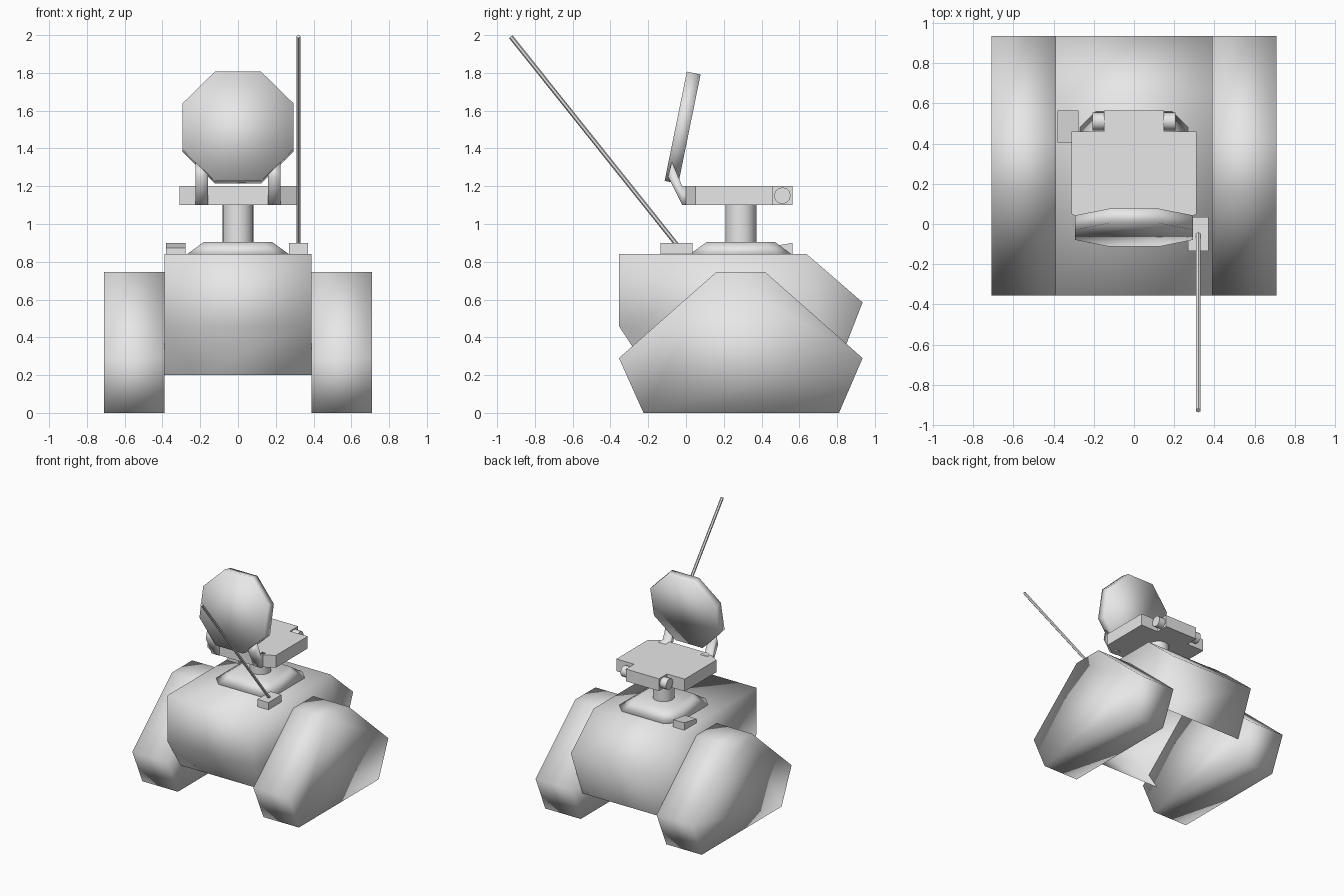
import bpy, bmesh, math
from mathutils import Vector, Matrix

cube = bpy.data.objects.get("Cube")
if cube:
    bpy.data.objects.remove(cube)

grey = bpy.data.materials.new("plain_grey")
grey.use_nodes = True
grey.diffuse_color = (0.8, 0.8, 0.8, 1)
grey.node_tree.nodes["Principled BSDF"].inputs["Base Color"].default_value = (0.8, 0.8, 0.8, 1)


def finish(name, bm, smooth=True, open_bottom=False):
    bmesh.ops.recalc_face_normals(bm, faces=bm.faces)
    if open_bottom:
        low = [f for f in bm.faces if f.normal.z < -0.95]
        bmesh.ops.delete(bm, geom=low, context='FACES')
    for f in bm.faces:
        f.smooth = smooth
    mesh = bpy.data.meshes.new(name)
    bm.to_mesh(mesh)
    bm.free()
    mesh.materials.append(grey)
    obj = bpy.data.objects.new(name, mesh)
    bpy.context.collection.objects.link(obj)
    return obj


def loft(name, lower, upper, **options):
    """Join two matching rings of points and cap both ends."""
    bm = bmesh.new()
    a = [bm.verts.new(p) for p in lower]
    b = [bm.verts.new(p) for p in upper]
    n = len(a)
    bm.faces.new(a)
    bm.faces.new(b)
    for i in range(n):
        j = (i + 1) % n
        bm.faces.new((a[i], a[j], b[j], b[i]))
    return finish(name, bm, **options)


def side_prism(name, profile, x0, x1, **options):
    """Extrude a (y, z) profile across x."""
    return loft(name, [(x0, y, z) for y, z in profile],
                [(x1, y, z) for y, z in profile], **options)


def rod(name, start, end, radius, sides, smooth=True):
    start, end = Vector(start), Vector(end)
    axis = end - start
    bm = bmesh.new()
    place = Matrix.Translation((start + end) / 2) @ axis.to_track_quat('Z', 'Y').to_matrix().to_4x4()
    bmesh.ops.create_cone(bm, cap_ends=True, segments=sides, radius1=radius,
                          radius2=radius, depth=axis.length, matrix=place)
    obj = finish(name, bm, smooth)
    if smooth:
        smooth_by_angle(obj, 50)
    return obj


def smooth_by_angle(obj, degrees):
    bpy.ops.object.select_all(action='DESELECT')
    obj.select_set(True)
    bpy.context.view_layer.objects.active = obj
    bpy.ops.object.shade_smooth_by_angle(angle=math.radians(degrees))


def mirrored(points):
    """Complete a half outline (x > 0, front to back) with its mirror image."""
    return points + [(-x, y) for x, y in reversed(points)]


# Hull, hollow underneath
side_prism("hull", [(-0.355, 0.84), (0.64, 0.84), (0.935, 0.585), (0.785, 0.2),
                    (-0.185, 0.2), (-0.355, 0.46)], -0.39, 0.39, open_bottom=True)

# Tracks
track = [(-0.355, 0.29), (-0.225, 0), (0.81, 0), (0.935, 0.29), (0.42, 0.745), (0.16, 0.745)]
for side, s in (("left", 1), ("right", -1)):
    side_prism(side + "_track", track, s * 0.388, s * 0.71)

# Turret base and neck
def base_ring(half, cut, z):
    inner = half - cut
    outline = mirrored([(inner, -half), (half, -inner), (half, inner), (inner, half)])
    return [(x, y + 0.29, z) for x, y in outline]

loft("turret_base", base_ring(0.27, 0.08, 0.84), base_ring(0.18, 0.05, 0.905))
rod("turret_neck", (0, 0.29, 0.89), (0, 0.29, 1.11), 0.082, 16)

# Head plate with rear tab
plan = mirrored([(0.2, -0.015), (0.31, 0.05), (0.31, 0.46), (0.15, 0.46), (0.15, 0.565)])
loft("head_plate", [(x, y, 1.1) for x, y in plan], [(x, y, 1.2) for x, y in plan], smooth=False)

# Rear lamps and dish arms
arm = [(0.04, 1.1), (-0.02, 1.1), (-0.095, 1.25), (-0.075, 1.33), (-0.02, 1.2), (0.04, 1.2)]
for side, s in (("left", 1), ("right", -1)):
    rod(side + "_rear_lamp", (s * 0.145, 0.51, 1.15), (s * 0.207, 0.51, 1.15), 0.044, 12)
    side_prism(side + "_dish_arm", arm, s * 0.158, s * 0.225)

# Tilted eight-sided dish
tilt = math.radians(11.5)
up = Vector((0, math.sin(tilt), math.cos(tilt)))
back = Vector((0, math.cos(tilt), -math.sin(tilt)))
centre = Vector((0, -0.018, 1.51))
radius = 0.295 / math.cos(math.pi / 8)

def dish_ring(offset):
    angles = [math.pi / 8 + i * math.pi / 4 for i in range(8)]
    return [centre + back * offset + Vector((radius * math.cos(a), 0, 0))
            + up * (radius * math.sin(a)) for a in angles]

loft("dish", dish_ring(-0.037), dish_ring(0.037))

# Deck boxes and antenna
side_prism("antenna_box", [(-0.135, 0.835), (0.035, 0.835), (0.035, 0.9), (-0.135, 0.9)],
           0.27, 0.37, smooth=False)
side_prism("deck_box", [(0.405, 0.835), (0.565, 0.835), (0.565, 0.9), (0.405, 0.873)],
           -0.38, -0.277, smooth=False)
rod("antenna", (0.32, -0.04, 0.88), (0.32, -0.928, 1.992), 0.012, 6)
